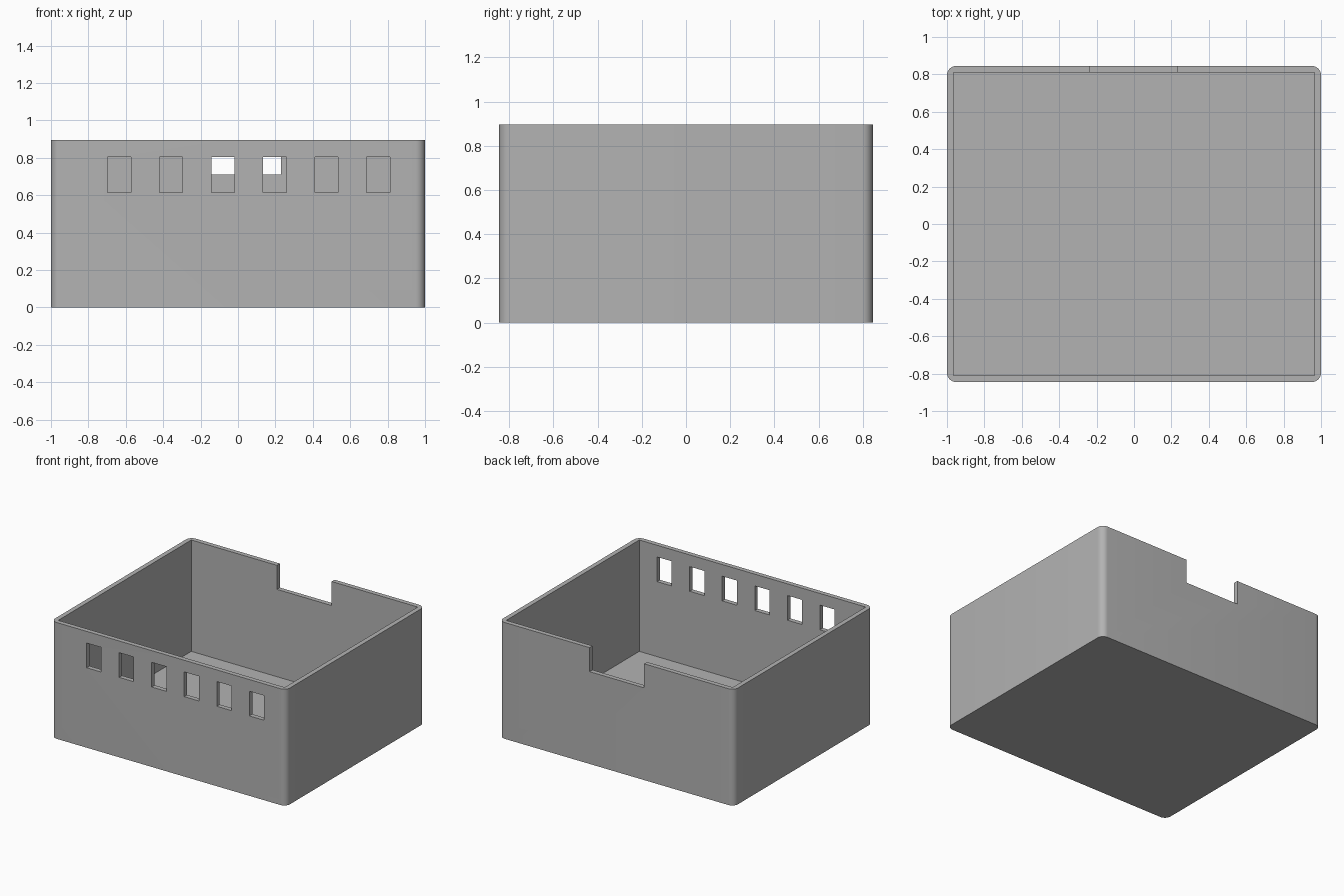
import bpy, bmesh, math

if "Cube" in bpy.data.objects:
    bpy.data.objects.remove(bpy.data.objects["Cube"], do_unlink=True)

HALF_X, HALF_Y, HEIGHT = 1.0, 0.845, 0.895
WALL, FLOOR, RADIUS, ARC_STEPS = 0.036, 0.038, 0.05, 8

grey = bpy.data.materials.new("plain grey")
grey.use_nodes = True
colour = (0.45, 0.45, 0.45, 1)
grey.diffuse_color = colour
grey.node_tree.nodes["Principled BSDF"].inputs["Base Color"].default_value = colour


def add_object(name, bm):
    mesh = bpy.data.meshes.new(name)
    bmesh.ops.recalc_face_normals(bm, faces=bm.faces)
    bm.to_mesh(mesh)
    bm.free()
    obj = bpy.data.objects.new(name, mesh)
    bpy.context.collection.objects.link(obj)
    mesh.materials.append(grey)
    return obj


def cut_block(target, name, low, high):
    """Subtract a block spanning two corners from the target."""
    bm = bmesh.new()
    bmesh.ops.create_cube(bm, size=1)
    for v in bm.verts:
        v.co = [a + (c + 0.5) * (b - a) for c, a, b in zip(v.co, low, high)]
    cutter = add_object(name, bm)
    cutter.hide_render = True
    mod = target.modifiers.new(name, 'BOOLEAN')
    mod.operation = 'DIFFERENCE'
    mod.solver = 'EXACT'
    mod.object = cutter
    bpy.ops.object.modifier_apply(modifier=mod.name)
    bpy.data.objects.remove(cutter, do_unlink=True)


# Outer body: rounded rectangle extruded upwards
bm = bmesh.new()
outline = []
for corner, (sx, sy) in enumerate([(1, 1), (-1, 1), (-1, -1), (1, -1)]):
    for i in range(ARC_STEPS + 1):
        a = math.pi / 2 * (corner + i / ARC_STEPS)
        outline.append(bm.verts.new((sx * (HALF_X - RADIUS) + RADIUS * math.cos(a),
                                     sy * (HALF_Y - RADIUS) + RADIUS * math.sin(a), 0)))
base = bm.faces.new(outline)
top = bmesh.ops.extrude_face_region(bm, geom=[base], use_keep_orig=True)["geom"]
bmesh.ops.translate(bm, verts=[g for g in top if isinstance(g, bmesh.types.BMVert)],
                    vec=(0, 0, HEIGHT))
box = add_object("open_box", bm)
bpy.context.view_layer.objects.active = box
box.select_set(True)

# Square-cornered interior
inner_x, inner_y = HALF_X - WALL, HALF_Y - WALL
cut_block(box, "interior", (-inner_x, -inner_y, FLOOR), (inner_x, inner_y, HEIGHT + 0.2))

# Row of window slots in the front wall
for i in range(6):
    x = -0.635 + 0.277 * i
    cut_block(box, "front_window", (x - 0.062, -HALF_Y - 0.1, 0.615),
              (x + 0.062, -inner_y + 0.1, 0.805))

# Notch in the back rim
cut_block(box, "back_notch", (-0.235, inner_y - 0.1, 0.71),
          (0.23, HALF_Y + 0.1, HEIGHT + 0.2))

bpy.ops.object.shade_smooth_by_angle(angle=math.radians(30))
